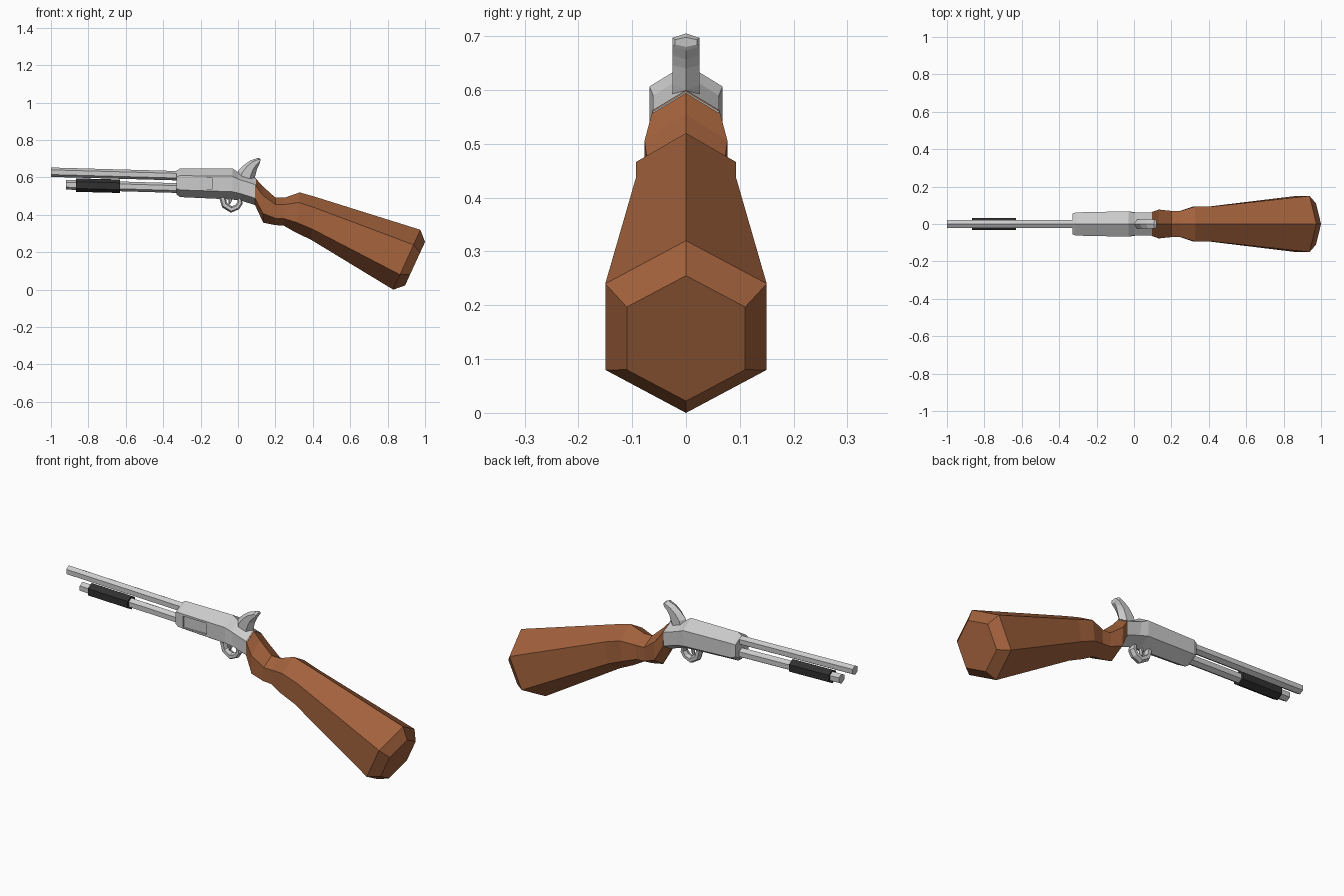
import bpy, bmesh

if "Cube" in bpy.data.objects:
    bpy.data.objects.remove(bpy.data.objects["Cube"])


def material(name, color):
    m = bpy.data.materials.new(name)
    m.diffuse_color = (*color, 1)
    m.use_nodes = True
    m.node_tree.nodes["Principled BSDF"].inputs["Base Color"].default_value = m.diffuse_color
    return m


def hex_loft(name, rings, mat=None):
    """Loft hexagons, each given as (top x, top z, bottom x, bottom z, half width)."""
    bm = bmesh.new()
    loops = []
    for tx, tz, bx, bz, w in rings:
        loop = []
        for f, side in ((0, 0), (.25, 1), (.75, 1), (1, 0), (.75, -1), (.25, -1)):
            loop.append(bm.verts.new((tx + (bx - tx) * f, side * w, tz + (bz - tz) * f)))
        loops.append(loop)
    for a, b in zip(loops, loops[1:]):
        for i in range(6):
            j = (i + 1) % 6
            bm.faces.new((a[i], a[j], b[j], b[i]))
    bm.faces.new(loops[0])
    bm.faces.new(loops[-1])
    bmesh.ops.recalc_face_normals(bm, faces=bm.faces)
    mesh = bpy.data.meshes.new(name)
    bm.to_mesh(mesh)
    bm.free()
    ob = bpy.data.objects.new(name, mesh)
    bpy.context.collection.objects.link(ob)
    if mat:
        mesh.materials.append(mat)
    return ob


def hex_tube(name, x0, z0, x1, z1, r, mat=None):
    return hex_loft(name, [(x, z + r, x, z - r, r * .866)
                           for x, z in ((x0, z0), (x1, z1))], mat)


wood = material("wood", (.36, .12, .045))
dark = material("dark_grip", (.03, .03, .03))

# Wooden stock, from the wrist to the bevelled butt
hex_loft("stock", [
    (.09, .60, .092, .45, .062),
    (.13, .555, .135, .358, .077),
    (.20, .492, .20, .345, .07),
    (.25, .492, .245, .342, .07),
    (.33, .52, .31, .305, .093),
    (.42, .494, .39, .267, .093),
    (.975, .32, .83, 0, .15),
    (1.0, .255, .893, .022, .11)], wood)

# Receiver with a shallow loading port on its front side
receiver = hex_loft("receiver", [
    (-.33, .635, -.33, .51, .055),
    (-.31, .648, -.31, .495, .062),
    (-.03, .648, -.03, .482, .068),
    (.0, .628, .02, .475, .061),
    (.095, .597, .097, .45, .061)])
bpy.ops.mesh.primitive_cube_add(size=1, location=(-.21, -.08, .568))
cutter = bpy.context.object
cutter.name = "port_cutter"
cutter.scale = (.14, .046, .06)
cutter.hide_render = True
cutter.display_type = 'WIRE'
port = receiver.modifiers.new("port", 'BOOLEAN')
port.operation = 'DIFFERENCE'
port.solver = 'EXACT'
port.object = cutter

# Barrel, magazine tube and sliding fore grip
hex_tube("barrel", -1.0, .628, -.32, .609, .025)
hex_tube("magazine_tube", -.92, .561, -.32, .543, .026)
hex_tube("fore_grip", -.866, .559, -.63, .553, .036, dark)

# Curved hammer
hex_loft("hammer", [
    (-.005, .61, .08, .575, .025),
    (.0, .635, .09, .60, .025),
    (.03, .665, .10, .64, .025),
    (.065, .69, .107, .657, .025),
    (.107, .705, .115, .673, .025),
    (.12, .698, .118, .68, .02)])

# Trigger guard and trigger
hex_loft("trigger_guard", [
    (-.065, .495, -.10, .49, .02),
    (-.06, .465, -.085, .44, .02),
    (-.035, .446, -.037, .411, .02),
    (-.014, .453, .005, .43, .02),
    (-.003, .468, .025, .46, .02),
    (-.005, .488, .02, .485, .02)])
hex_loft("trigger", [
    (-.03, .49, -.05, .49, .01),
    (-.035, .47, -.05, .468, .01),
    (-.044, .456, -.052, .458, .007)])
